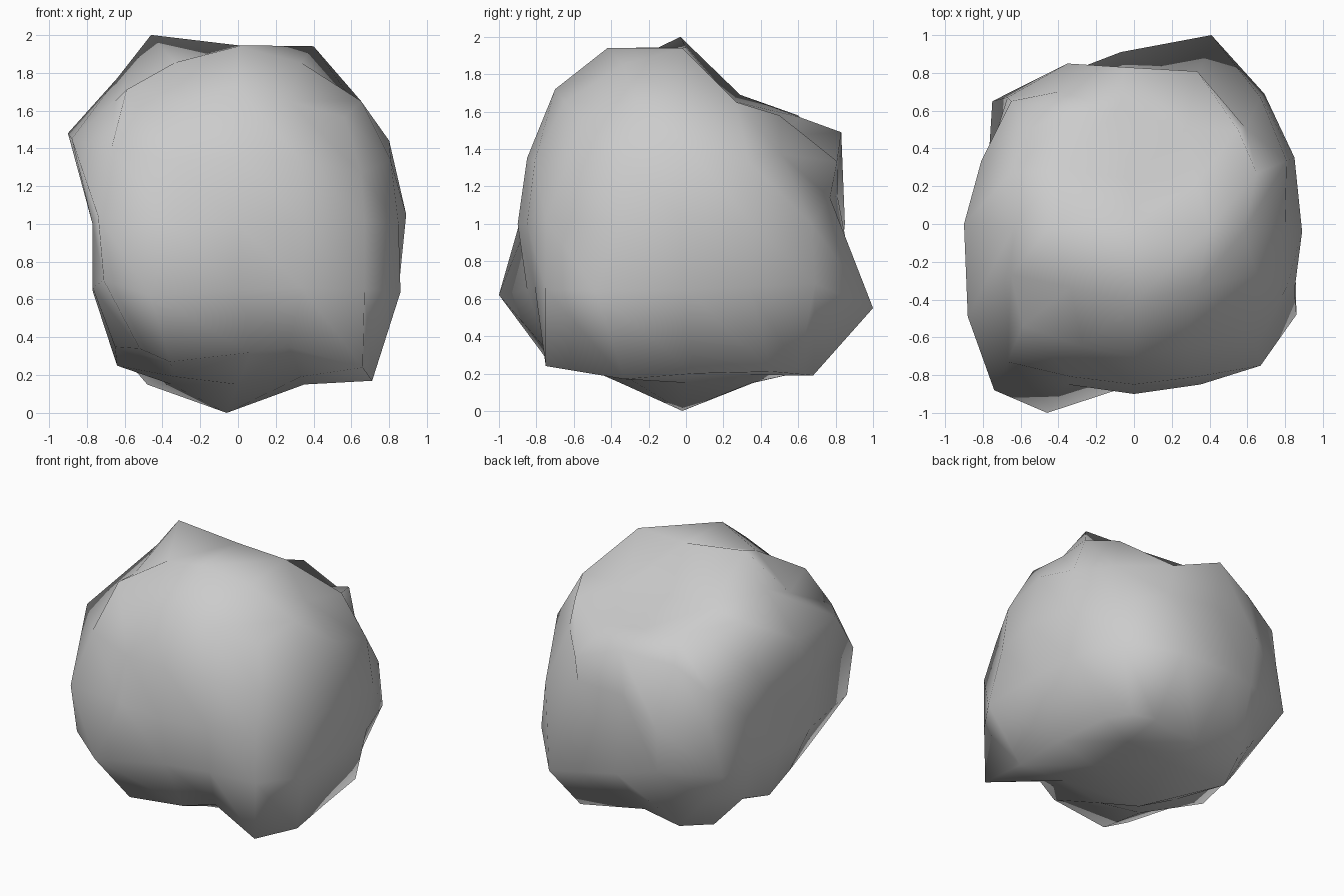
import bpy, bmesh, math
from mathutils import Vector

# Rounded cube: 4x4 faces per side, relaxed to a slightly boxy ball
bm = bmesh.new()
bmesh.ops.create_cube(bm, size=2)
bmesh.ops.subdivide_edges(bm, edges=bm.edges[:], cuts=3, use_grid_fill=True)
for v in bm.verts:
    d = Vector([math.tan(c * math.pi / 4) for c in v.co]).normalized()
    boxy = sum(c ** 4 for c in d) ** -0.075
    v.co = d * 0.9 * boxy

centre = Vector((0, 0, 1))
free = {v: v.co.normalized() for v in bm.verts}

# Flattened lower left side, slightly raised crown
for v in bm.verts:
    if v.co.z < 0.2:
        v.co.x = max(v.co.x, -0.77)
    if v.co.z > 0.75:
        v.co.z += 0.045

# Chips and bumps: the nearest free vertex (by direction) is pulled to each point
bumps = [
    # crown
    (-.46, -.03, 2.0), (.40, -.02, 1.94), (0, -.42, 1.94),
    (0, -.7, 1.72), (-.59, -.54, 1.71),
    (-.64, -.02, 1.77), (.58, -.04, 1.69), (.55, .5, 1.58),
    # notch at the back of the crown
    (-.39, .29, 1.69), (-.03, .24, 1.66), (.33, .22, 1.64),
    (-.56, .5, 1.58), (-.33, .6, 1.58), (-.08, .61, 1.57), (.28, .5, 1.47),
    # back rim and upper sides
    (-.4, .7, 1.42), (-.05, .83, 1.49), (.34, .77, 1.14), (.59, .51, 1.37),
    (-.9, 0, 1.48), (-.88, -.49, 1.45), (.8, -.02, 1.44), (-.67, -.73, 1.4),
    # waist
    (.89, -.04, 1.05), (-.74, -.88, 1.04), (-.05, .81, 1.15), (.67, -.75, 1.02),
    # lower sides
    (.41, 1.0, .55), (-.07, .91, .62), (.69, .69, .68), (.86, -.48, .64),
    (-.46, -1.0, .62), (-.71, -.85, .7), (-.75, .65, .68), (.67, -.75, .65),
    # base
    (-.52, -.68, .34), (-.36, -.74, .27), (.07, -.74, .32),
    (.66, -.75, .24), (.71, -.33, .17), (.68, .04, .2), (.52, .6, .22),
    (.63, .46, .21), (.38, .68, .19), (-.06, -.02, 0), (-.64, -.05, .25),
    (-.48, .36, .15), (-.38, .62, .21), (-.06, .57, .23),
]
for b in bumps:
    p = Vector(b) - centre
    v = max(free, key=lambda k: free[k].dot(p.normalized()))
    v.co = p
    del free[v]

bmesh.ops.translate(bm, verts=bm.verts[:], vec=centre)
bmesh.ops.recalc_face_normals(bm, faces=bm.faces[:])
for f in bm.faces:
    f.smooth = True

mesh = bpy.data.meshes.new("rock")
bm.to_mesh(mesh)
bm.free()
rock = bpy.data.objects.new("rock", mesh)
bpy.context.collection.objects.link(rock)
